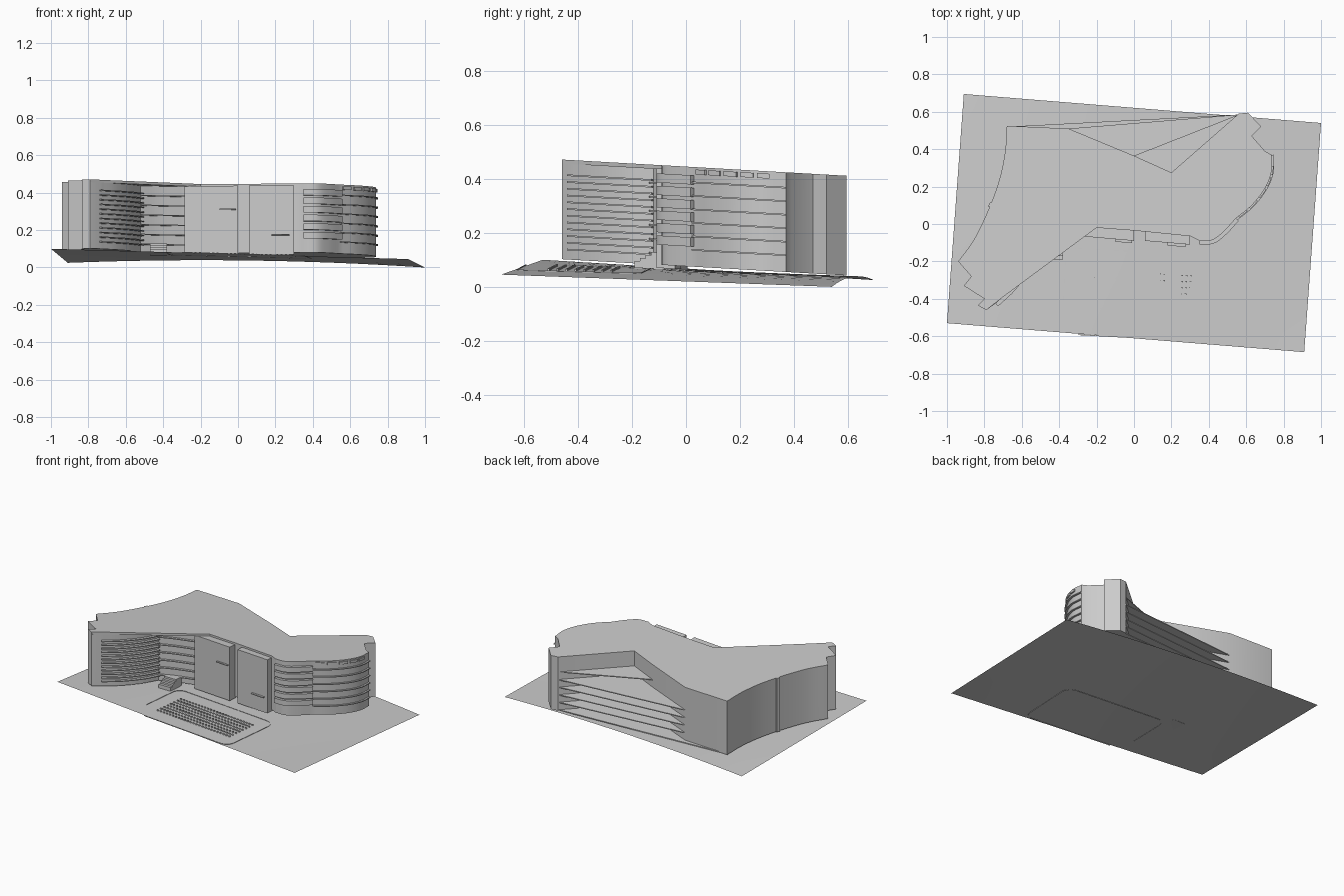
import bpy, bmesh, math
from mathutils import Vector

cube = bpy.data.objects.get("Cube")
if cube:
    bpy.data.objects.remove(cube, do_unlink=True)

grey = bpy.data.materials.new("plain grey")
grey.use_nodes = True
grey.diffuse_color = (0.6, 0.6, 0.6, 1)
grey.node_tree.nodes["Principled BSDF"].inputs["Base Color"].default_value = (0.6, 0.6, 0.6, 1)

SLOPE = 0.057          # the whole building leans down towards the back
BASE, TOP = 0.076, 0.445


def tilt(p):
    return -SLOPE * p[1]


def ground_z(p):
    """Height of the sloping site at a plan position."""
    dx, dy = p[0] + 1, p[1] + 0.53
    det = 1.91 * 1.225 + 0.155 * 0.09
    u = (dx * 1.225 - dy * 0.09) / det
    v = (1.91 * dy + 0.155 * dx) / det
    front = 0.1 + (0.045 - 0.1) * u
    back = 0.025 * (1 - u)
    bulge = 0.025 * 4 * u * (1 - u) * v
    return max(0, front * (1 - v) + back * v + bulge)


def finish(name, bm):
    mesh = bpy.data.meshes.new(name)
    bm.to_mesh(mesh)
    bm.free()
    mesh.materials.append(grey)
    obj = bpy.data.objects.new(name, mesh)
    bpy.context.collection.objects.link(obj)
    bpy.ops.object.select_all(action='DESELECT')
    obj.select_set(True)
    bpy.context.view_layer.objects.active = obj
    bpy.ops.object.shade_smooth_by_angle(angle=math.radians(25))
    return obj


def add_prism(bm, outline, z0, z1, lean=tilt):
    """Upright solid over a plan outline, following the lean."""
    low = [bm.verts.new((p[0], p[1], z0 + lean(p))) for p in outline]
    high = [bm.verts.new((p[0], p[1], z1 + lean(p))) for p in outline]
    n = len(outline)
    faces = [bm.faces.new(low[::-1]), bm.faces.new(high)]
    for i in range(n):
        j = (i + 1) % n
        faces.append(bm.faces.new((low[i], low[j], high[j], high[i])))
    bmesh.ops.recalc_face_normals(bm, faces=faces)


def prism(name, outline, z0, z1, lean=tilt):
    bm = bmesh.new()
    add_prism(bm, outline, z0, z1, lean)
    return finish(name, bm)


def curve(points, steps=6):
    """Smooth line through the points."""
    pts = [Vector(p) for p in points]
    pts = [2 * pts[0] - pts[1]] + pts + [2 * pts[-1] - pts[-2]]
    out = []
    for a, b, c, d in zip(pts, pts[1:], pts[2:], pts[3:]):
        for k in range(steps):
            t = k / steps
            out.append(0.5 * (2 * b + (c - a) * t + (2 * a - 5 * b + 4 * c - d) * t * t
                              + (3 * b - a - 3 * c + d) * t ** 3))
    return out + [pts[-2]]


def ribbon(path, inner, outer):
    """Band outline along a path, measured to its right-hand side."""
    path = [Vector(p) for p in path]
    sides = []
    for i in range(len(path)):
        d = (path[min(i + 1, len(path) - 1)] - path[max(i - 1, 0)]).normalized()
        sides.append(Vector((d.y, -d.x)))
    near = [p + s * inner for p, s in zip(path, sides)]
    far = [p + s * outer for p, s in zip(path, sides)]
    return near[::-1] + far


def bands(name, path, out, first, pitch, count, thick):
    bm = bmesh.new()
    outline = ribbon(path, -0.01, out)
    for i in range(count):
        z = first + i * pitch
        add_prism(bm, outline, z, z + thick)
    return finish(name, bm)


# Sloping site
bm = bmesh.new()
bmesh.ops.create_grid(bm, x_segments=16, y_segments=16, size=0.5)
for v in bm.verts:
    a, b = v.co.x + 0.5, v.co.y + 0.5
    v.co = (-1 + 1.91 * a + 0.09 * b, -0.53 - 0.155 * a + 1.225 * b, 0)
    v.co.z = ground_z(v.co)
finish("site_ground", bm)

# Outlines shared by walls and roofs
west_wall = curve([(-0.68, 0.525), (-0.69, 0.38), (-0.725, 0.22), (-0.79, 0.05),
                   (-0.86, -0.09), (-0.94, -0.2)])
west_end = [(-0.87, -0.28), (-0.91, -0.33), (-0.80, -0.40), (-0.835, -0.435), (-0.79, -0.46)]
inner_bend = curve([(-0.74, -0.425), (-0.65, -0.34), (-0.57, -0.23), (-0.52, -0.12)])
inner_front = curve([(-0.52, -0.12), (-0.42, -0.075), (-0.28, -0.03)])
back_step = [(0.2, 0.275), (0, 0.365), (-0.35, 0.51)]
bay_path = curve([(0.35, -0.09), (0.42, -0.085), (0.48, -0.04), (0.545, 0.03)])
east_path = curve([(0.545, 0.03), (0.63, 0.1), (0.70, 0.19), (0.735, 0.28), (0.735, 0.37)])
east_end = [(0.70, 0.39), (0.63, 0.47), (0.68, 0.52), (0.61, 0.595), (0.56, 0.59)]

# West wing
prism("west_wing_walls", west_wall + west_end + inner_bend + inner_front[1:]
      + [(0, -0.01)] + back_step, BASE, TOP - 0.015)
prism("west_wing_roof", west_wall + west_end + [(-0.7, -0.39), (-0.2, -0.02)] + back_step,
      TOP - 0.015, TOP)
prism("west_wall_pier", [(-0.78, 0.095), (-0.76, 0.09), (-0.75, 0.11), (-0.77, 0.115)],
      BASE, TOP)
bands("west_wing_louvres", inner_bend, 0.02, 0.11, 0.025, 12, 0.006)
bands("inner_front_ledges", inner_front, 0.018, 0.115, 0.052, 6, 0.006)

# East wing
prism("east_wing", [(-0.2, -0.02), (0, -0.035), (0.30, -0.065)] + bay_path
      + east_path[1:] + east_end + [(0.2, 0.275)], BASE, TOP)
bands("east_wing_bays", bay_path, 0.02, 0.15, 0.046, 6, 0.034)
bands("east_wing_ledges", east_path, 0.012, 0.135, 0.05, 6, 0.006)
bm = bmesh.new()
for i in range(1, 21, 4):
    add_prism(bm, ribbon(east_path[i:i + 4], -0.01, 0.008), 0.418, 0.436)
finish("east_wing_top_windows", bm)

# Entrance towers with small canopies
towers = {"left": ((-0.285, -0.065), (0, -0.09)), "right": ((0.06, -0.09), (0.3, -0.11))}
for side, (a, b) in towers.items():
    prism(side + "_entrance_tower", [a, b, (b[0], b[1] + 0.07), (a[0], a[1] + 0.07)],
          BASE - 0.012, 0.432)
prism("upper_canopy", [(-0.1, -0.095), (-0.01, -0.102), (-0.01, -0.08), (-0.1, -0.075)], 0.303, 0.309)
prism("lower_canopy", [(0.18, -0.115), (0.275, -0.123), (0.275, -0.1), (0.18, -0.09)], 0.166, 0.172)

# Open floor decks across the back
bm = bmesh.new()
for i in range(6):
    start = (-0.68, 0.52) if i == 0 else (0, 0.365) if i == 5 else (-0.35, 0.51)
    add_prism(bm, [(0.2, 0.27), (0.56, 0.585), start], BASE + 0.052 * i, BASE + 0.052 * i + 0.006)
finish("back_floor_decks", bm)

# Steps beside the inner front
bm = bmesh.new()
for i in range(4):
    y = -0.19 + i * 0.02
    add_prism(bm, [(-0.47, y), (-0.38, y), (-0.38, -0.07), (-0.47, -0.07)], 0.06, 0.085 + i * 0.012)
finish("entrance_steps", bm)

# Forecourt kerb
kerb = [(-0.38, -0.45)]
for cx, cy, turn in ((-0.305, -0.19, 180), (0.33, -0.225, 90), (0.305, -0.565, 0)):
    for k in range(7):
        a = math.radians(turn - 15 * k)
        kerb.append((cx + 0.06 * math.cos(a), cy + 0.06 * math.sin(a)))
kerb.append((-0.3, -0.592))
prism("forecourt_kerb", ribbon(kerb, -0.002, 0.002), -0.002, 0.003, ground_z)

# Rows of small blocks on the forecourt
bm = bmesh.new()
for row in range(8):
    for col in range(25):
        x = -0.265 + col * 0.0235 - row * 0.002
        y = -0.25 - col * 0.0013 - row * 0.033
        add_prism(bm, [(x, y), (x + 0.011, y), (x + 0.011, y + 0.007), (x, y + 0.007)],
                  0, 0.008, ground_z)
finish("forecourt_blocks", bm)
